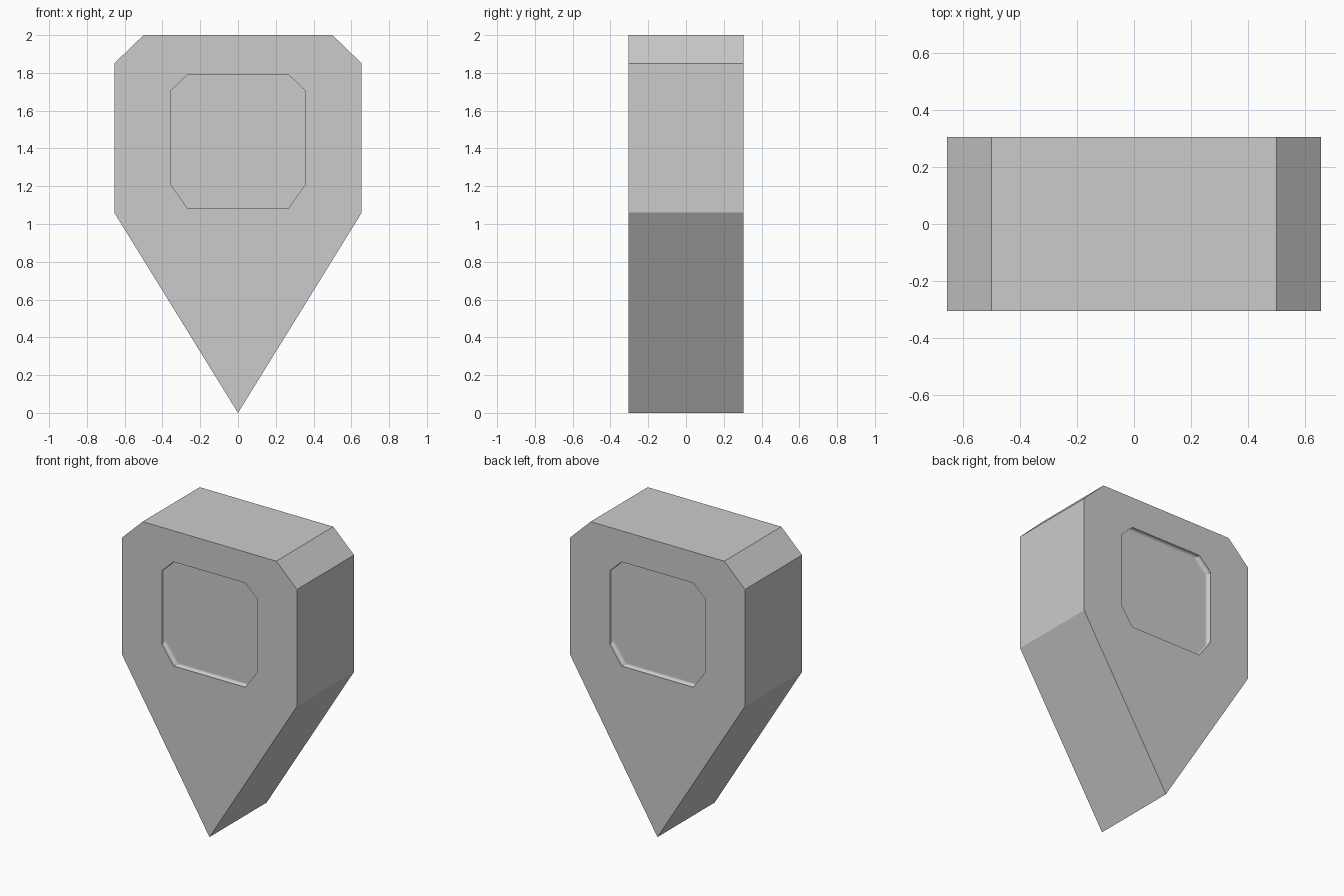
import bpy, bmesh

cube = bpy.data.objects.get("Cube")
if cube:
    bpy.data.objects.remove(cube, do_unlink=True)

HALF_DEPTH = 0.305
RECESS = 0.055


def mirrored(half):
    """Close a right-hand outline (top to bottom) by mirroring it across x = 0."""
    return half + [(-x, z) for x, z in reversed(half) if x > 0]


outline = mirrored([(0.5, 2.0), (0.655, 1.85), (0.655, 1.06), (0, 0)])
window = mirrored([(0.268, 1.79), (0.357, 1.705), (0.357, 1.21), (0.268, 1.085)])

bm = bmesh.new()


def loop(points, y):
    verts = [bm.verts.new((x, y, z)) for x, z in points]
    edges = [bm.edges.new((v, verts[i - 1])) for i, v in enumerate(verts)]
    return verts, edges


def walls(a, b):
    for i in range(len(a)):
        bm.faces.new((a[i - 1], a[i], b[i], b[i - 1]))


# Front and back: flat plate around a shallow chamfered recess
rims, floor_faces = [], []
for side in (-1, 1):
    outer, outer_edges = loop(outline, side * HALF_DEPTH)
    rim, rim_edges = loop(window, side * HALF_DEPTH)
    floor, _ = loop(window, side * (HALF_DEPTH - RECESS))
    bmesh.ops.triangle_fill(bm, use_beauty=True, edges=outer_edges + rim_edges,
                            normal=(0, side, 0))
    walls(rim, floor)
    floor_faces.append(bm.faces.new(floor))
    rims.append(outer)

# Outer sides
walls(rims[0], rims[1])
bmesh.ops.recalc_face_normals(bm, faces=bm.faces)

# Keep every crease sharp except where the recess walls meet the floor
soft = {e for f in floor_faces for e in f.edges}
for edge in bm.edges:
    edge.smooth = edge in soft or edge.calc_face_angle(0) < 0.01
for face in bm.faces:
    face.smooth = True

mesh = bpy.data.meshes.new("marker_body")
bm.to_mesh(mesh)
bm.free()
body = bpy.data.objects.new("marker_body", mesh)
bpy.context.scene.collection.objects.link(body)

# Large flat faces keep their own normals
weighted = body.modifiers.new("weighted_normals", 'WEIGHTED_NORMAL')
weighted.keep_sharp = True
weighted.weight = 100

# Plain grey
grey = bpy.data.materials.new("light_grey")
grey.use_nodes = True
color = (0.6, 0.6, 0.6, 1)
grey.diffuse_color = color
grey.node_tree.nodes["Principled BSDF"].inputs["Base Color"].default_value = color
mesh.materials.append(grey)
